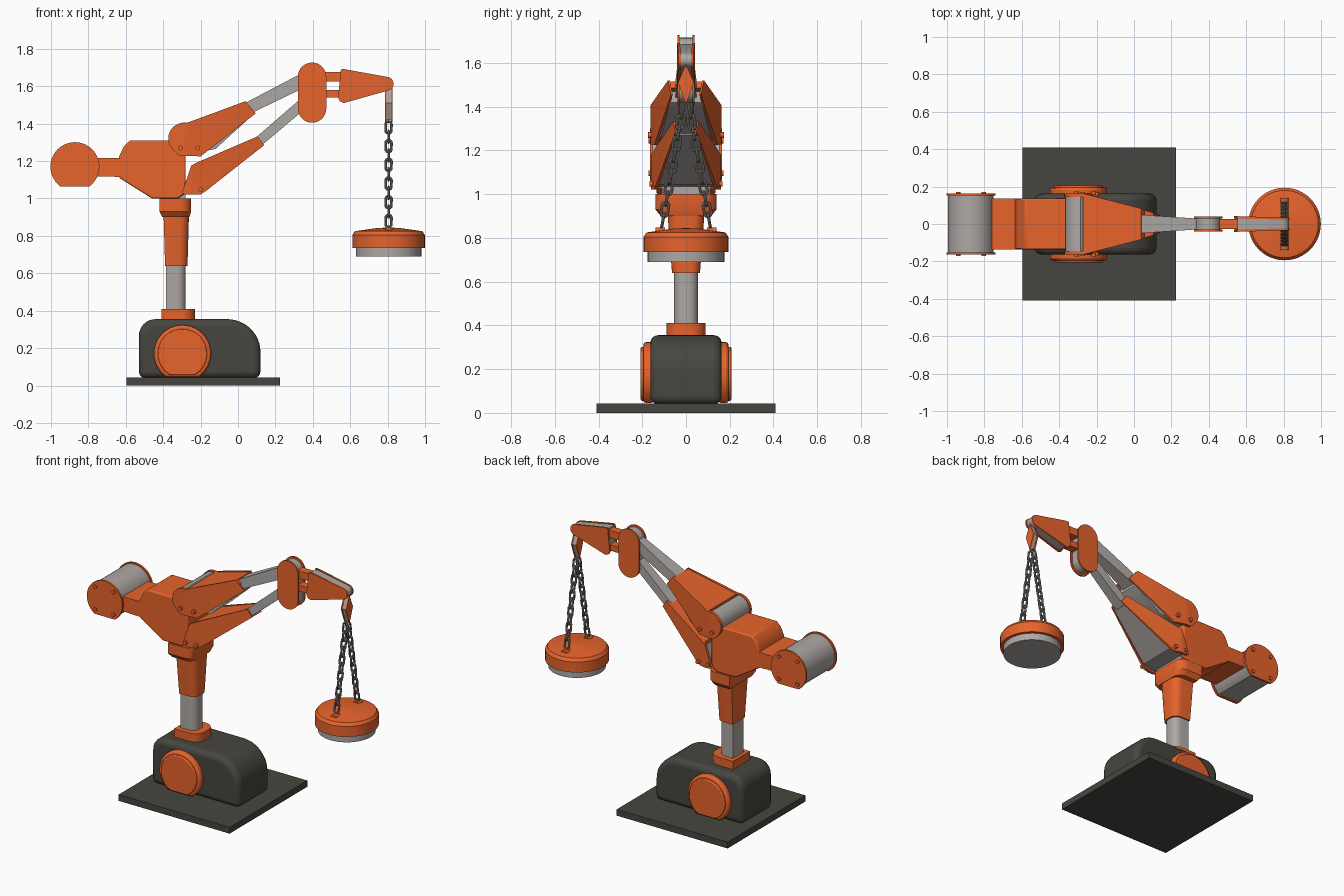
import bpy, bmesh
from math import cos, sin, pi, radians, atan2, hypot
from mathutils import Matrix, Vector

if "Cube" in bpy.data.objects:
    bpy.data.objects.remove(bpy.data.objects["Cube"])


def material(name, rgb):
    m = bpy.data.materials.new(name)
    m.diffuse_color = (*rgb, 1)
    m.use_nodes = True
    m.node_tree.nodes["Principled BSDF"].inputs["Base Color"].default_value = m.diffuse_color
    return m


ORANGE = material("orange_paint", (0.80, 0.125, 0.025))
DARK = material("dark_casting", (0.062, 0.06, 0.05))
STEEL = material("bare_steel", (0.42, 0.39, 0.37))
CHAIN = material("chain_steel", (0.25, 0.22, 0.20))


def finish(name, bm, mat, bevel=0, segments=2):
    bmesh.ops.recalc_face_normals(bm, faces=bm.faces)
    me = bpy.data.meshes.new(name)
    bm.to_mesh(me)
    bm.free()
    me.materials.append(mat)
    ob = bpy.data.objects.new(name, me)
    bpy.context.collection.objects.link(ob)
    if bevel:
        b = ob.modifiers.new("bevel", "BEVEL")
        b.width, b.segments, b.limit_method, b.angle_limit = bevel, segments, "ANGLE", radians(40)
    return ob


def arc(cx, cz, r, a0, a1, n=12):
    return [(cx + r * cos(radians(a0 + (a1 - a0) * i / n)),
             cz + r * sin(radians(a0 + (a1 - a0) * i / n))) for i in range(n + 1)]


def disc(cx, cz, r, floor=-9, n=32):
    return [(x, max(z, floor)) for x, z in arc(cx, cz, r, 0, 360, n)[:-1]]


def prism(name, pts, y0, y1, mat, taper=None, bevel=0, segments=2):
    """Extrude an x-z profile along y; taper = (xa, xb, end_scale) narrows it along x."""
    bm = bmesh.new()
    f = bm.faces.new([bm.verts.new((x, y0, z)) for x, z in pts])
    ext = bmesh.ops.extrude_face_region(bm, geom=[f])["geom"]
    bmesh.ops.translate(bm, vec=(0, y1 - y0, 0), verts=[e for e in ext if isinstance(e, bmesh.types.BMVert)])
    if taper:
        xa, xb, s = taper
        bmesh.ops.bisect_plane(bm, geom=bm.verts[:] + bm.edges[:] + bm.faces[:],
                               plane_co=(xa, 0, 0), plane_no=(1, 0, 0))
        for v in bm.verts:
            v.co.y *= 1 + (s - 1) * max(0, (v.co.x - xa) / (xb - xa))
    return finish(name, bm, mat, bevel, segments)


def both(name, pts, y0, y1, mat, **kw):
    for s, side in ((-1, "front"), (1, "back")):
        prism(f"{name}_{side}", pts, s * y0, s * y1, mat, **kw)


def bolts(name, centres, y0, y1, r=0.013):
    for i, (x, z) in enumerate(centres):
        both(f"{name}_{i}", disc(x, z, r, n=12), y0, y1, ORANGE)


def column(name, levels, mat):
    """Loft along z through rectangles whose +x corners are rounded: (z, x0, x1, half_y, r)."""
    bm = bmesh.new()
    rings = []
    for z, x0, x1, h, r in levels:
        p = [(x0, h), (x0, -h)] + arc(x1 - r, -h + r, r, -90, 0, 6) + arc(x1 - r, h - r, r, 0, 90, 6)
        rings.append([bm.verts.new((x, y, z)) for x, y in p])
    n = len(rings[0])
    for a, b in zip(rings, rings[1:]):
        for i in range(n):
            bm.faces.new((a[i], a[(i + 1) % n], b[(i + 1) % n], b[i]))
    bm.faces.new(rings[0])
    bm.faces.new(rings[-1])
    return finish(name, bm, mat)


def lathe(name, profile, x, mat, n=48):
    bm = bmesh.new()
    vs = [bm.verts.new((r, 0, z)) for r, z in profile]
    es = [bm.edges.new(p) for p in zip(vs, vs[1:])]
    bmesh.ops.spin(bm, geom=vs + es, cent=(0, 0, 0), axis=(0, 0, 1), angle=2 * pi, steps=n, use_duplicate=False)
    bmesh.ops.remove_doubles(bm, verts=bm.verts, dist=1e-4)
    bmesh.ops.translate(bm, vec=(x, 0, 0), verts=bm.verts)
    return finish(name, bm, mat)


# Base plate and rounded motor housing with side caps
prism("base_plate", [(-0.595, 0), (0.225, 0), (0.225, 0.042), (-0.595, 0.042)], -0.41, 0.41, DARK)
housing = [(-0.53, 0.04), (0.12, 0.04)] + arc(-0.06, 0.18, 0.18, 0, 90) + arc(-0.44, 0.265, 0.09, 90, 180, 8)
housing = [(x, z if z < 0.18 else 0.18 + (z - 0.18) * 0.175 / (0.18 if x > -0.3 else 0.175)) for x, z in housing]
prism("base_housing", housing, -0.163, 0.163, DARK, bevel=0.035, segments=4)
both("base_cap", disc(-0.297, 0.17, 0.153, 0.045, 40), 0.15, 0.195, ORANGE, bevel=0.012)
both("base_cap_face", disc(-0.297, 0.17, 0.132, 0.055, 40), 0.19, 0.207, ORANGE, bevel=0.006)

# Column
column("column_collar", [(0.34, -0.41, -0.23, 0.09, 0.07), (0.41, -0.41, -0.23, 0.09, 0.07)], ORANGE)
column("column_post", [(0.38, -0.385, -0.28, 0.055, 0.045), (0.7, -0.385, -0.28, 0.055, 0.045)], STEEL)
column("column_sleeve", [(0.64, -0.39, -0.27, 0.064, 0.045), (0.92, -0.398, -0.262, 0.085, 0.05)], ORANGE)
column("column_head", [(0.9, -0.405, -0.26, 0.115, 0.05), (0.93, -0.42, -0.25, 0.14, 0.06),
                       (1.0, -0.42, -0.25, 0.14, 0.06)], ORANGE)
prism("head_neck", [(-0.37, 0.98), (-0.28, 0.98), (-0.28, 1.04), (-0.37, 1.04)], -0.11, 0.11, STEEL)

# Shoulder body and rear neck
prism("shoulder_body", [(-0.46, 1.0), (-0.32, 1.0), (-0.28, 1.03), (-0.28, 1.31), (-0.58, 1.31),
                        (-0.61, 1.28), (-0.635, 1.225), (-0.635, 1.11)], -0.135, 0.135, ORANGE, bevel=0.008)
prism("rear_neck", [(-0.8, 1.12), (-0.62, 1.115), (-0.62, 1.217), (-0.8, 1.215)], -0.135, 0.135, ORANGE)

# Counterweight drum
prism("counterweight", disc(-0.872, 1.17, 0.122, 1.07, 40), -0.155, 0.155, STEEL)
both("counterweight_cap", disc(-0.872, 1.17, 0.131, 1.063, 40), 0.152, 0.164, ORANGE)
bolts("counterweight_bolt", [(x, z) for x in (-0.94, -0.803) for z in (1.095, 1.245)], 0.16, 0.171)

# Upper arm: side plates, top panel, steel core and beam
taper_up = (-0.27, 0.095, 0.42)
upper = [(-0.2, 1.225), (0.095, 1.455), (0.04, 1.52)] + arc(-0.287, 1.32, 0.086, 80, 225, 10) + [(-0.315, 1.23)]
both("upper_arm_plate", upper, 0.145, 0.163, ORANGE, taper=taper_up)
prism("upper_arm_top", [(-0.272, 1.36), (0.06, 1.485), (0.038, 1.515), (-0.272, 1.403)], -0.15, 0.15, ORANGE, taper=taper_up)
prism("upper_arm_core", [(-0.17, 1.255), (-0.12, 1.265), (0.05, 1.42), (0.04, 1.47), (-0.26, 1.38)]
      + arc(-0.287, 1.32, 0.08, 90, 225, 10) + [(-0.31, 1.24)], -0.147, 0.147, STEEL, taper=taper_up)
prism("upper_arm_beam", [(-0.05, 1.39), (0.09, 1.465), (0.36, 1.595), (0.36, 1.68), (0.05, 1.517), (-0.05, 1.46)],
      -0.055, 0.055, STEEL, taper=(-0.05, 0.36, 0.5))
bolts("upper_arm_bolt", [(-0.308, 1.27), (-0.215, 1.27)], 0.155, 0.173)

# Lower arm, same construction
taper_lo = (-0.245, 0.14, 0.3)
lower = [(-0.3, 1.03), (-0.285, 1.022), (-0.2, 1.022), (-0.165, 1.045), (0.14, 1.285), (0.105, 1.332),
         (-0.225, 1.19), (-0.25, 1.175)]
both("lower_arm_plate", lower, 0.142, 0.16, ORANGE, taper=taper_lo)
prism("lower_arm_top", [(-0.24, 1.14), (0.12, 1.30), (0.103, 1.328), (-0.235, 1.182)], -0.145, 0.145, ORANGE, taper=taper_lo)
prism("lower_arm_core", [(-0.29, 1.035), (-0.18, 1.045), (0.11, 1.27), (0.105, 1.31), (-0.24, 1.16)],
      -0.145, 0.145, STEEL, taper=taper_lo)
prism("lower_arm_beam", [(0.0, 1.21), (0.14, 1.295), (0.36, 1.48), (0.36, 1.555), (0.1, 1.33), (0.0, 1.27)],
      -0.042, 0.042, STEEL, taper=(0.0, 0.36, 0.65))
bolts("lower_arm_bolt", [(-0.275, 1.047), (-0.2, 1.047)], 0.15, 0.168)

# Elbow: steel core between two oval plates, with two links to the forearm
def oval(r, half):
    return arc(0.396, 1.566 + half, r, 0, 180, 14) + arc(0.396, 1.566 - half, r, 180, 360, 14)

prism("elbow_core", oval(0.066, 0.083), -0.033, 0.033, STEEL)
both("elbow_plate", oval(0.076, 0.085), 0.029, 0.04, ORANGE)
for i, (a, b) in enumerate(((1.625, 1.675), (1.54, 1.58))):
    prism(f"forearm_link_{i}", [(0.44, a), (0.57, a), (0.57, b), (0.44, b)], -0.027, 0.027, ORANGE)

# Forearm tip
tip = [(0.535, 1.54), (0.545, 1.52), (0.565, 1.51)] + arc(0.795, 1.613, 0.037, -75, 80, 8) + [(0.565, 1.692), (0.55, 1.69)]
fore = (0.54, 0.83, 0.8)
both("forearm_plate", tip, 0.029, 0.042, ORANGE, taper=fore)
prism("forearm_core", [(0.684 + (x - 0.684) * 0.97, 1.605 + (z - 1.605) * 0.93) for x, z in tip],
      -0.032, 0.032, STEEL, taper=fore)

# Diamond-shaped hanger under the tip
for name, x0, x1, k, mat in (("hanger_core", 0.79, 0.82, 0.9, STEEL), ("hanger_face_left", 0.785, 0.793, 1, ORANGE),
                             ("hanger_face_right", 0.817, 0.825, 1, ORANGE)):
    ob = prism(name, [(0, 1.505 + 0.09 * k), (-0.036 * k, 1.51), (0, 1.505 - 0.095 * k), (0.036 * k, 1.51)], -x1, -x0, mat)
    ob.data.transform(Matrix.Rotation(pi / 2, 4, "Z"))

# Magnet and its chain lugs
MX = 0.805
lathe("magnet_cover", [(0, 0.735), (0.194, 0.735), (0.194, 0.805), (0.18, 0.825), (0.06, 0.842), (0, 0.845)], MX, ORANGE)
lathe("magnet_face", [(0, 0.69), (0.175, 0.69), (0.175, 0.74), (0, 0.74)], MX, STEEL)
both("magnet_lug", arc(MX, 0.825, 0.022, 0, 180, 8), 0.095, 0.14, ORANGE)

# Two chains of alternating links
LINKS = 11
top, foot = Vector((0.012, 1.405)), Vector((0.11, 0.855))
for s, side in ((-1, "front"), (1, "back")):
    step = (foot - top) / LINKS
    ang = atan2(step.y, s * step.x)
    pitch = hypot(*step)
    for i in range(LINKS):
        p = top + step * (i + 0.5)
        bpy.ops.mesh.primitive_torus_add(major_radius=0.016, minor_radius=0.007, major_segments=16, minor_segments=8)
        link = bpy.context.object
        link.name = f"chain_{side}_link_{i}"
        for v in link.data.vertices:
            v.co.y += (0.5 * pitch + 0.007 - 0.016) * (1 if v.co.y > 0 else -1)
        link.matrix_world = (Matrix.Translation((MX, s * p.x, p.y)) @ Matrix.Rotation(ang, 4, "X")
                             @ Matrix.Rotation(pi / 2 * (i % 2), 4, "Y"))
        link.data.materials.append(CHAIN)

# Smooth curved parts, keep edges crisp
bpy.ops.object.select_all(action="SELECT")
bpy.context.view_layer.objects.active = bpy.context.selected_objects[0]
bpy.ops.object.shade_smooth_by_angle(angle=radians(32))
